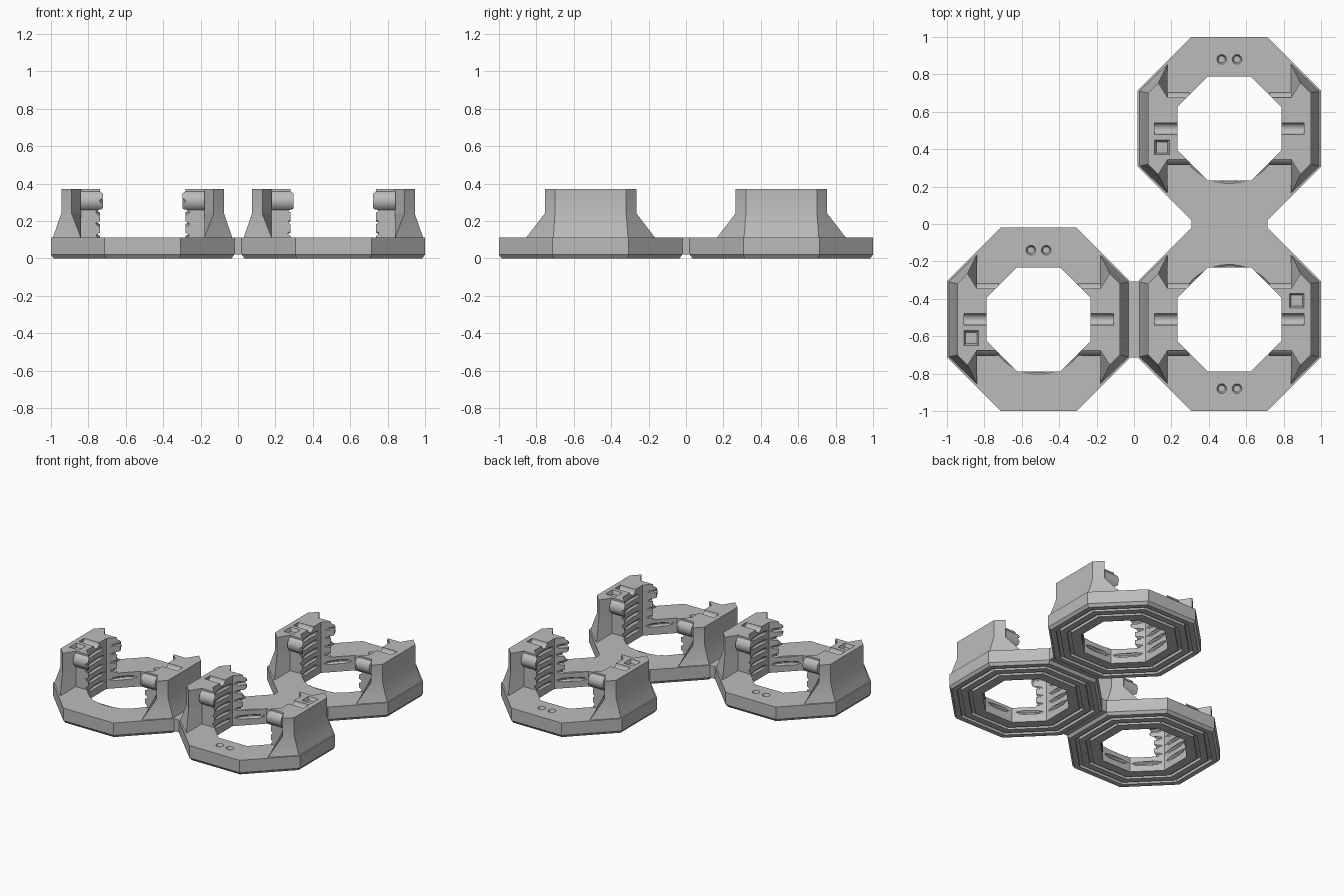
import bpy, bmesh, math
from mathutils import Matrix

if "Cube" in bpy.data.objects:
    bpy.data.objects.remove(bpy.data.objects["Cube"])

grey = bpy.data.materials.new("plain grey")
grey.use_nodes = True
grey.diffuse_color = (0.5, 0.5, 0.5, 1)
grey.node_tree.nodes["Principled BSDF"].inputs["Base Color"].default_value = (0.5, 0.5, 0.5, 1)


def finish(name, bm):
    bmesh.ops.recalc_face_normals(bm, faces=bm.faces)
    mesh = bpy.data.meshes.new(name)
    bm.to_mesh(mesh)
    bm.free()
    mesh.materials.append(grey)
    obj = bpy.data.objects.new(name, mesh)
    bpy.context.collection.objects.link(obj)
    return obj


def skin(name, loops, cyclic=False):
    """Join matching closed loops of points; cap the ends unless cyclic."""
    bm = bmesh.new()
    rings = [[bm.verts.new(p) for p in loop] for loop in loops]
    n = len(rings[0])
    pairs = list(zip(rings, rings[1:] + rings[:1]))
    for a, b in pairs if cyclic else pairs[:-1]:
        for i in range(n):
            j = (i + 1) % n
            bm.faces.new((a[i], a[j], b[j], b[i]))
    if not cyclic:
        bm.faces.new(rings[0])
        bm.faces.new(rings[-1])
    return finish(name, bm)


def ring(name, profile, sides):
    """Turn a closed (apothem, z) profile about z."""
    k = 1 / math.cos(math.pi / sides)
    angles = [(i + 0.5) * math.tau / sides for i in range(sides)]
    loops = [[(r * k * math.cos(a), r * k * math.sin(a), z) for r, z in profile] for a in angles]
    return skin(name, loops, cyclic=True)


def cone(name, r1, r2, depth, sides, matrix):
    bm = bmesh.new()
    bmesh.ops.create_cone(bm, cap_ends=True, segments=sides, radius1=r1, radius2=r2,
                          depth=depth, matrix=matrix)
    return finish(name, bm)


def box(name, size, centre):
    bm = bmesh.new()
    bmesh.ops.create_cube(bm, size=1, matrix=Matrix.Translation(centre) @ Matrix.Diagonal((*size, 1)))
    return finish(name, bm)


def combine(target, other, operation):
    mod = target.modifiers.new(operation.lower(), 'BOOLEAN')
    mod.operation, mod.solver, mod.object = operation, 'EXACT', other
    bpy.context.view_layer.objects.active = target
    bpy.ops.object.modifier_apply(modifier=mod.name)
    bpy.data.objects.remove(other)


TOP, DECK, KINK = 0.37, 0.11, 0.24
along_x = Matrix.Rotation(math.pi / 2, 4, 'Y')

# octagonal base ring with bevelled rim and two grooves underneath
holder = ring("octagon_holder", [
    (0.265, DECK), (0.49, DECK), (0.49, 0.02), (0.475, 0),
    (0.44, 0), (0.44, 0.02), (0.415, 0.02), (0.415, 0),
    (0.37, 0), (0.37, 0.02), (0.345, 0.02), (0.345, 0), (0.265, 0)], 8)

# two flared uprights, each with rounded side lugs
inner = [(0.25, 0.105), (0.20, 0.165), (0.33, 0.165)]
foot = inner + [(0.33, 0.345), (0.48, 0.2)]
head = inner + [(0.38, 0.245), (0.435, 0.19)]


def outline(points, side, z):
    full = points + [(x, -y) for x, y in reversed(points)]
    return [(side * x, y, z) for x, y in full]


for side in (-1, 1):
    upright = skin("upright", [outline(foot, side, 0.09), outline(foot, side, DECK),
                               outline(head, side, KINK), outline(head, side, TOP)])
    combine(holder, upright, 'UNION')
    for y in (-0.138, 0.138):
        place = Matrix.Translation((side * 0.272, y, 0.307)) @ along_x
        combine(holder, cone("lug", 0.057, 0.057, 0.118, 24, place), 'UNION')

# octagonal opening
bore = ring("bore", [(0.1, -0.1), (0.278, -0.1), (0.278, 0.5), (0.1, 0.5)], 8)
bm = bmesh.new()
bm.from_mesh(bore.data)
bmesh.ops.delete(bm, geom=[f for f in bm.faces if all(v.co.xy.length < 0.15 for v in f.verts)],
                 context='FACES_ONLY')
bmesh.ops.holes_fill(bm, edges=[e for e in bm.edges if e.is_boundary])
bmesh.ops.recalc_face_normals(bm, faces=bm.faces)
bm.to_mesh(bore.data)
bm.free()
combine(holder, bore, 'DIFFERENCE')

# scalloped grooves around the inside
for i in range(5):
    z = 0.065 + i * 0.062
    groove = ring("groove", [(0.2, z - 0.014), (0.282, z - 0.014), (0.295, z - 0.004),
                             (0.295, z + 0.004), (0.282, z + 0.014), (0.2, z + 0.014)], 48)
    groove.data.transform(Matrix.Rotation(0.03, 4, 'X'))
    combine(holder, groove, 'DIFFERENCE')

# round channels on top of the uprights
for side in (-1, 1):
    place = Matrix.Translation((side * 0.32, 0, TOP)) @ along_x
    combine(holder, cone("channel", 0.031, 0.031, 0.16, 24, place), 'DIFFERENCE')

# square socket on one upright
place = Matrix.Translation((-0.36, -0.1, TOP - 0.01)) @ Matrix.Rotation(math.pi / 4, 4, 'Z')
combine(holder, cone("socket", 0.042, 0.059, 0.03, 4, place), 'DIFFERENCE')

# pair of countersunk dimples on the deck
for x in (-0.041, 0.041):
    place = Matrix.Translation((x, 0.37, DECK - 0.005))
    combine(holder, cone("dimple", 0.018, 0.03, 0.03, 24, place), 'DIFFERENCE')

# three copies of the holder; the corner one is turned round
C = 0.51
holder.name = "back_left_holder"
holder.location = (C, C, 0)
for name, x, turn in (("front_left_holder", C, math.pi), ("front_right_holder", -C, 0)):
    copy = bpy.data.objects.new(name, holder.data)
    copy.location = (x, -C, 0)
    copy.rotation_euler.z = turn
    bpy.context.collection.objects.link(copy)

# short bridges joining the holders
box("side_bridge", (0.406, 0.042, 0.09), (C, 0, 0.065))
box("front_bridge", (0.042, 0.406, 0.09), (0, -C, 0.065))

# keep flat faces crisp and round details smooth
bpy.ops.object.select_all(action='DESELECT')
holder.select_set(True)
bpy.context.view_layer.objects.active = holder
bpy.ops.object.shade_smooth_by_angle(angle=math.radians(20))
